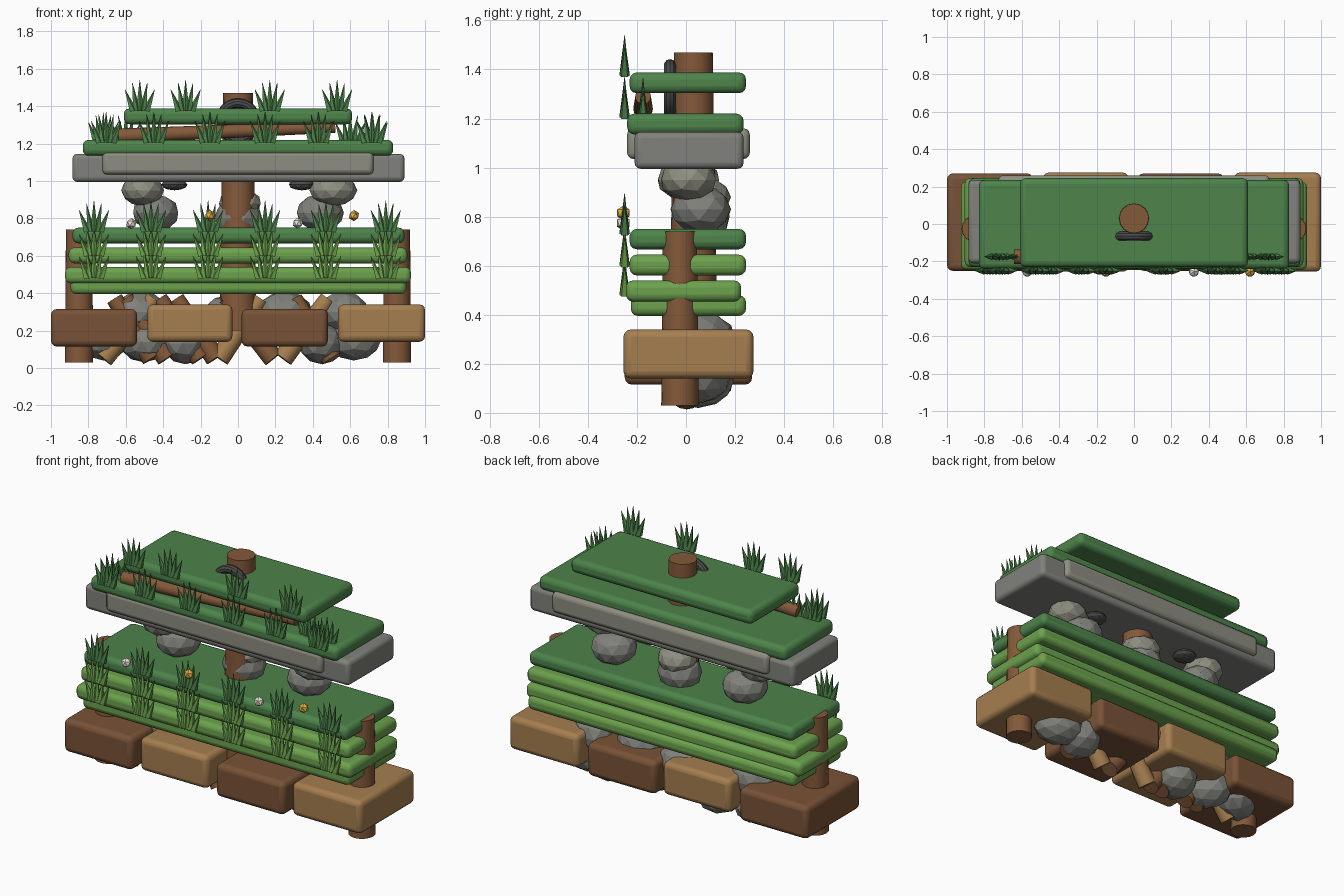
import bpy, math, random
from mathutils import Vector

if "Cube" in bpy.data.objects:
    bpy.data.objects.remove(bpy.data.objects["Cube"])

random.seed(4)


def mat(name, r, g, b):
    m = bpy.data.materials.new(name)
    m.diffuse_color = (r, g, b, 1)
    m.use_nodes = True
    m.node_tree.nodes["Principled BSDF"].inputs["Base Color"].default_value = m.diffuse_color
    return m


DARK_EARTH = mat("dark_earth", 0.19, 0.085, 0.038)
LIGHT_EARTH = mat("light_earth", 0.38, 0.21, 0.08)
BARK = mat("bark", 0.23, 0.10, 0.042)
MOSS = mat("moss", 0.075, 0.23, 0.07)
LEAF = mat("leaf", 0.15, 0.36, 0.075)
STONE = mat("stone", 0.22, 0.22, 0.20)
PALE_STONE = mat("pale_stone", 0.27, 0.27, 0.22)
SHADE = mat("dark_stone", 0.07, 0.07, 0.07)
WHITE = mat("white_petal", 0.85, 0.78, 0.70)
YELLOW = mat("yellow_petal", 0.80, 0.45, 0.06)


def finish(name, m):
    o = bpy.context.object
    o.name = name
    o.data.materials.append(m)
    return o


def slab(name, x, y, z, m, bevel=0.03):
    """Rounded box from (min, max) ranges."""
    c = [(a + b) / 2 for a, b in (x, y, z)]
    bpy.ops.mesh.primitive_cube_add(size=1, location=c)
    o = finish(name, m)
    o.scale = [b - a for a, b in (x, y, z)]
    bpy.ops.object.transform_apply(location=False, rotation=False, scale=True)
    b = o.modifiers.new("round", 'BEVEL')
    b.width, b.segments = bevel, 3
    bpy.ops.object.shade_smooth_by_angle()


def rod(name, a, b, r1, r2, m, sides=16):
    a, b = Vector(a), Vector(b)
    d = b - a
    bpy.ops.mesh.primitive_cone_add(vertices=sides, radius1=r1, radius2=r2,
                                    depth=d.length, location=(a + b) / 2)
    o = finish(name, m)
    o.rotation_euler = d.to_track_quat('Z', 'Y').to_euler()
    if sides > 8:
        bpy.ops.object.shade_smooth_by_angle()


def rock(name, p, s, m=STONE):
    bpy.ops.mesh.primitive_ico_sphere_add(subdivisions=2, radius=1, location=p)
    o = finish(name, m)
    o.scale = s
    o.rotation_euler = (0, 0, random.uniform(0, 3))


def tuft(x, y, z, m):
    """Fan of five blades leaning sideways."""
    for dx, h in ((-0.08, 0.115), (-0.04, 0.15), (0, 0.165), (0.04, 0.15), (0.08, 0.115)):
        rod("grass_blade", (x + dx * 0.45, y, z), (x + dx, y, z + h), 0.022, 0.001, m, 5)


# Base blocks of earth
slab("earth_block", (-1.0, -0.54), (-0.25, 0.27), (0.115, 0.315), DARK_EARTH)
slab("earth_block", (-0.485, -0.03), (-0.255, 0.275), (0.14, 0.34), LIGHT_EARTH)
slab("earth_block", (0.02, 0.48), (-0.25, 0.27), (0.115, 0.315), DARK_EARTH)
slab("earth_block", (0.535, 1.0), (-0.255, 0.275), (0.14, 0.34), LIGHT_EARTH)

# Rubble between and beneath the blocks
for x, y, z in ((-0.72, 0.06, 0.15), (-0.52, 0.07, 0.30), (-0.28, 0.05, 0.13), (-0.05, 0.08, 0.28),
                (0.25, 0.06, 0.30), (0.45, 0.05, 0.13), (0.62, 0.06, 0.15), (0.56, 0.07, 0.30),
                (-0.5, 0.06, 0.14)):
    rock("rubble", (x, y, z), (0.15, 0.12, 0.11))

# Slanting roots
for x0, x1 in ((-0.72, -0.45), (-0.46, -0.66), (-0.38, -0.6), (-0.20, -0.42), (-0.12, -0.33),
               (-0.10, 0.12), (0.19, -0.07), (0.24, 0.48), (0.50, 0.30)):
    rod("root", (x0, 0.0, 0.05), (x1, 0.02, 0.37), 0.055, 0.045, LIGHT_EARTH if x0 < x1 else BARK, 12)

# Posts
for s in (-1, 1):
    rod("side_post", (s * 0.85, -0.025, 0.03), (s * 0.85, -0.025, 0.74), 0.076, 0.07, BARK)
rod("centre_post", (0, 0.03, 0.2), (0, 0.03, 1.47), 0.1, 0.079, BARK)

# Lower foliage layers
slab("foliage_layer", (-0.895, 0.9), (-0.225, 0.245), (0.395, 0.48), LEAF)
slab("foliage_layer", (-0.925, 0.925), (-0.245, 0.225), (0.453, 0.54), LEAF)
slab("foliage_layer", (-0.905, 0.905), (-0.23, 0.245), (0.56, 0.645), LEAF)
slab("moss_layer", (-0.885, 0.89), (-0.23, 0.245), (0.667, 0.75), MOSS)

# Stone piles that carry the ledge
for s in (-1, 1):
    rock("pile_stone", (s * 0.44, 0.06, 0.83), (0.13, 0.12, 0.10))
    rock("pile_stone", (s * 0.51, 0.01, 0.95), (0.13, 0.115, 0.085), PALE_STONE)
    rock("pile_stone", (s * 0.34, 0.05, 0.98), (0.07, 0.07, 0.03), SHADE)
rock("pile_stone", (0, 0.06, 0.80), (0.13, 0.12, 0.11))
rock("pile_stone", (0.01, 0.07, 0.88), (0.12, 0.11, 0.08), PALE_STONE)

# Stone ledge and upper moss layers
slab("ledge", (-0.885, 0.89), (-0.21, 0.235), (0.995, 1.145), STONE, 0.025)
slab("ledge_core", (-0.725, 0.725), (-0.24, 0.26), (1.035, 1.16), PALE_STONE, 0.025)
slab("moss_layer", (-0.83, 0.83), (-0.24, 0.235), (1.135, 1.22), MOSS)
slab("moss_cap", (-0.61, 0.61), (-0.23, 0.245), (1.303, 1.388), MOSS)

# Fallen branch and dark ring
rod("branch", (-0.64, -0.175, 1.24), (0.52, -0.175, 1.29), 0.04, 0.032, BARK)
bpy.ops.mesh.primitive_torus_add(location=(0, -0.065, 1.32), rotation=(math.pi / 2, 0, 0),
                                 major_radius=0.097, minor_radius=0.025,
                                 major_segments=24, minor_segments=10)
finish("ring", SHADE)
bpy.ops.object.shade_smooth_by_angle()

# Grass tufts along the front edges
for x in (-0.77, -0.465, -0.16, 0.145, 0.47, 0.79):
    for z, m in ((0.48, LEAF), (0.6, LEAF), (0.73, MOSS)):
        tuft(x, -0.25, z, m)
for x in (-0.705, -0.45, -0.15, 0.145, 0.43, 0.715):
    tuft(x, -0.25, 1.205, MOSS)
for s in (-1, 1):
    for x in (0.60, 0.72):
        tuft(s * x, -0.175, 1.2, MOSS)
for x in (-0.525, -0.28, 0.17, 0.53):
    tuft(x, -0.25, 1.375, MOSS)

# Flower buds
for x, z, m in ((-0.57, 0.772, WHITE), (-0.15, 0.815, YELLOW), (0.32, 0.775, WHITE), (0.62, 0.815, YELLOW)):
    bpy.ops.mesh.primitive_ico_sphere_add(subdivisions=1, radius=0.03, location=(x, -0.255, z))
    finish("flower_bud", m)
